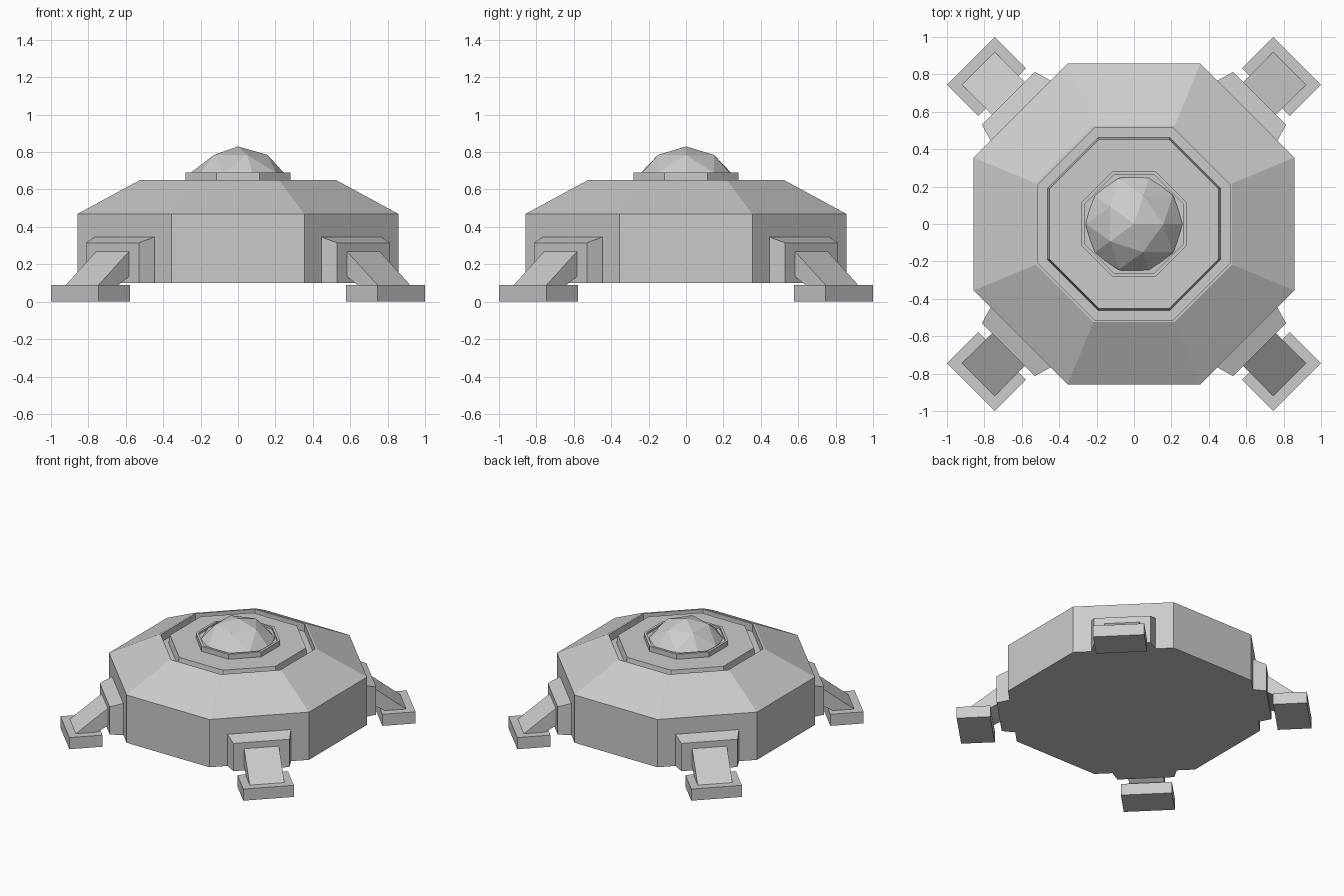
import bpy, bmesh, math
from mathutils import Matrix

cube = bpy.data.objects.get("Cube")
if cube:
    bpy.data.objects.remove(cube, do_unlink=True)

grey = bpy.data.materials.new("hull grey")
grey.use_nodes = True
grey.diffuse_color = (0.6, 0.6, 0.6, 1)
grey.node_tree.nodes["Principled BSDF"].inputs["Base Color"].default_value = (0.6, 0.6, 0.6, 1)


def finish(name, bm, matrix=None):
    """Turn a bmesh into a flat-shaded object."""
    if matrix:
        bm.transform(matrix)
    bmesh.ops.recalc_face_normals(bm, faces=bm.faces)
    mesh = bpy.data.meshes.new(name)
    bm.to_mesh(mesh)
    bm.free()
    mesh.materials.append(grey)
    obj = bpy.data.objects.new(name, mesh)
    bpy.context.collection.objects.link(obj)
    return obj


def loft(rings):
    """Skin a stack of point rings and cap both ends."""
    bm = bmesh.new()
    rows = [[bm.verts.new(p) for p in ring] for ring in rings]
    n = len(rows[0])
    for a, b in zip(rows, rows[1:]):
        for i in range(n):
            j = (i + 1) % n
            bm.faces.new((a[i], a[j], b[j], b[i]))
    bm.faces.new(rows[0])
    bm.faces.new(rows[-1])
    return bm


def octagon(apothem, z):
    r = apothem / math.cos(math.pi / 8)
    angles = [math.pi / 8 + k * math.pi / 4 for k in range(8)]
    return [(r * math.cos(a), r * math.sin(a), z) for a in angles]


def upright(u, half_width, low, high):
    """Rectangle facing outwards at distance u."""
    return [(u, -half_width, low), (u, half_width, low),
            (u, half_width, high), (u, -half_width, high)]


# Hull: walls, sloped roof, trench and raised centre deck
hull = [(0.857, 0.10), (0.857, 0.47), (0.525, 0.65), (0.512, 0.65),
        (0.512, 0.59), (0.462, 0.59), (0.452, 0.652)]
finish("hull", loft([octagon(a, z) for a, z in hull]))

# Collar around the dome, with a shallow seat inside
collar = [(0.28, 0.64), (0.28, 0.69), (0.262, 0.69), (0.262, 0.675)]
finish("dome_collar", loft([octagon(a, z) for a, z in collar]))

# Faceted dome, cut off below the deck
bm = bmesh.new()
bmesh.ops.create_icosphere(bm, subdivisions=2, radius=0.3,
                           matrix=Matrix.Translation((0, 0, 0.53)))
bmesh.ops.bisect_plane(bm, geom=bm.verts[:] + bm.edges[:] + bm.faces[:],
                       plane_co=(0, 0, 0.645), plane_no=(0, 0, 1), clear_inner=True)
finish("dome", bm)

# Four legs on the diagonal walls
strut = [(0.93, 0.283), (1.18, 0.088), (1.03, 0.088), (0.93, 0.145)]
names = ["back_left", "back_right", "front_right", "front_left"]
for k, side in enumerate(names):
    turn = Matrix.Rotation(math.radians(45 + 90 * k), 4, 'Z')
    finish(side + "_leg_mount", loft([upright(0.84, 0.226, 0.10, 0.345),
                                      upright(0.86, 0.226, 0.10, 0.345),
                                      upright(0.95, 0.2, 0.10, 0.315)]), turn)
    finish(side + "_strut", loft([[(u, y, z) for u, z in strut]
                                  for y in (-0.124, 0.124)]), turn)
    finish(side + "_foot", loft([upright(0.997, 0.18, 0, 0.09),
                                 upright(1.234, 0.18, 0, 0.09)]), turn)
